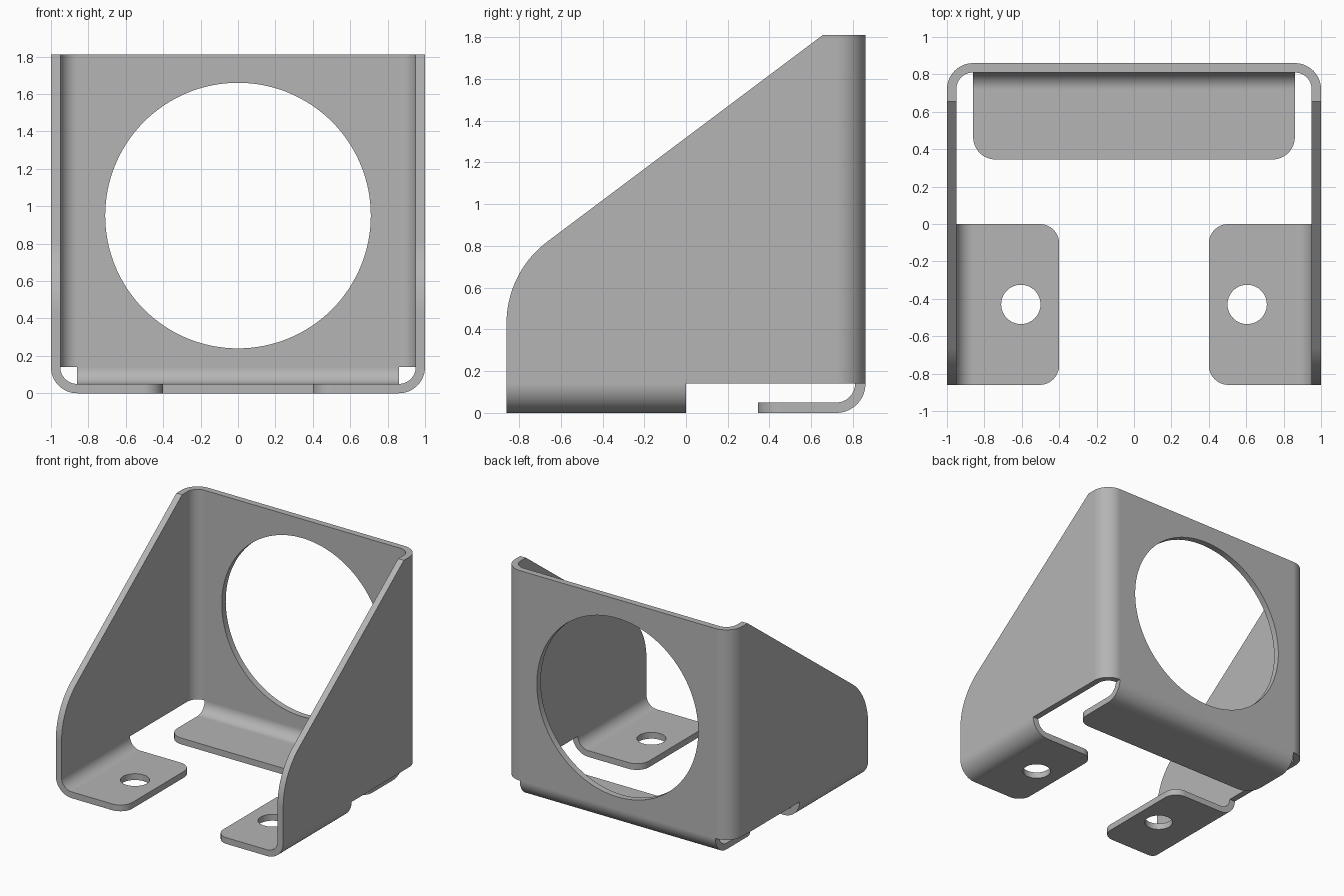
import bpy
import bmesh
import math
from mathutils import Vector

old = bpy.data.objects.get("Cube")
if old:
    bpy.data.objects.remove(old, do_unlink=True)

T = 0.05             # sheet thickness
R = 0.14             # outer bend radius
W, D, H = 1.0, 0.86, 1.81
FLANGE_X = 0.86      # half width of the back flange

steel = bpy.data.materials.new("grey steel")
steel.use_nodes = True
grey = (0.46, 0.46, 0.46, 1)
steel.diffuse_color = grey
steel.node_tree.nodes["Principled BSDF"].inputs["Base Color"].default_value = grey


def rounded(corners, steps=16):
    """Outline from (u, v, radius) corners, each corner replaced by an arc."""
    out = []
    for i, (u, v, r) in enumerate(corners):
        p = Vector((u, v))
        if r == 0:
            out.append(p)
            continue
        a = (Vector(corners[i - 1][:2]) - p).normalized()
        b = (Vector(corners[(i + 1) % len(corners)][:2]) - p).normalized()
        half = a.angle(b) / 2
        centre = p + (a + b).normalized() * r / math.sin(half)
        start = p + a * r / math.tan(half) - centre
        end = p + b * r / math.tan(half) - centre
        sweep = math.pi - 2 * half
        for k in range(steps + 1):
            t = k / steps
            out.append(centre + (start * math.sin((1 - t) * sweep)
                                 + end * math.sin(t * sweep)) / math.sin(sweep))
    return out


def prism(name, outline, axis, low, high):
    """Extrude an outline along the x, y or z axis."""
    place = {"x": lambda p, h: (h, p.x, p.y),
             "y": lambda p, h: (p.x, h, p.y),
             "z": lambda p, h: (p.x, p.y, h)}[axis]
    bm = bmesh.new()
    face = bm.faces.new([bm.verts.new(place(p, low)) for p in outline])
    new = bmesh.ops.extrude_face_region(bm, geom=[face])["geom"]
    shift = Vector(place(Vector((0, 0)), high - low))
    bmesh.ops.translate(bm, vec=shift,
                        verts=[g for g in new if isinstance(g, bmesh.types.BMVert)])
    bmesh.ops.recalc_face_normals(bm, faces=bm.faces[:])
    mesh = bpy.data.meshes.new(name)
    bm.to_mesh(mesh)
    bm.free()
    mesh.materials.append(steel)
    obj = bpy.data.objects.new(name, mesh)
    bpy.context.collection.objects.link(obj)
    return obj


def combine(obj, other, operation):
    """Apply a boolean and discard the second object."""
    mod = obj.modifiers.new("combine", "BOOLEAN")
    mod.operation, mod.object, mod.solver = operation, other, "EXACT"
    graph = bpy.context.evaluated_depsgraph_get()
    mesh = bpy.data.meshes.new_from_object(obj.evaluated_get(graph))
    obj.modifiers.clear()
    obj.data = mesh
    bpy.data.objects.remove(other, do_unlink=True)


def drill(obj, u, v, radius, axis, low, high, count=96):
    ring = [Vector((u + radius * math.cos(k * math.tau / count),
                    v + radius * math.sin(k * math.tau / count))) for k in range(count)]
    combine(obj, prism("drill", ring, axis, low, high), "DIFFERENCE")


# Back and side walls: a U-shaped sheet trimmed to the sloping side outline
bracket = prism("folded_bracket", rounded([
    (-W, -D, 0), (-W, D, R), (W, D, R), (W, -D, 0),
    (W - T, -D, 0), (W - T, D - T, R - T), (-W + T, D - T, R - T), (-W + T, -D, 0)]),
    "z", R, H)
slope = 0.75
nose_z = H - slope * (0.655 + D)
side_outline = rounded([(-D, -0.1, 0), (-D, nose_z, 0.49), (0.655, H, 0),
                        (0.7, H + 0.1, 0), (D + 0.1, H + 0.1, 0), (D + 0.1, -0.1, 0)], 32)
combine(bracket, prism("side_trim", side_outline, "x", -1.2, 1.2), "INTERSECT")
drill(bracket, 0, 0.95, 0.71, "y", 0.6, 1.0, 128)

# Back flange: bent forward under the opening, with rounded front corners
flange = prism("back_flange", rounded([
    (0.345, 0, 0), (D, 0, R), (D, R, 0), (D - T, R, 0),
    (D - T, T, R - T), (0.345, T, 0)]), "x", -FLANGE_X, FLANGE_X)
plan = rounded([(-FLANGE_X, 0.345, 0.12), (FLANGE_X, 0.345, 0.12),
                (FLANGE_X, 1, 0), (-FLANGE_X, 1, 0)])
combine(flange, prism("flange_trim", plan, "z", -0.1, 0.3), "INTERSECT")
combine(bracket, flange, "UNION")

# Mounting feet: bent inward below each side wall, drilled for a bolt
for name, s in (("left_foot", 1), ("right_foot", -1)):
    foot = prism(name, rounded([
        (s * 0.4, 0, 0), (s * W, 0, R), (s * W, R, 0), (s * (W - T), R, 0),
        (s * (W - T), T, R - T), (s * 0.4, T, 0)]), "y", -D, 0)
    plan = rounded([(s * 0.4, -D, 0.105), (s * 0.4, 0, 0.105),
                    (s * 1.1, 0, 0), (s * 1.1, -D, 0)])
    combine(foot, prism("foot_trim", plan, "z", -0.1, 0.3), "INTERSECT")
    drill(foot, s * 0.605, -0.43, 0.105, "z", -0.1, 0.3, 64)
    combine(bracket, foot, "UNION")

# Merge the flat seams left by the joins, then shade the bends smooth
bm = bmesh.new()
bm.from_mesh(bracket.data)
bmesh.ops.remove_doubles(bm, verts=bm.verts[:], dist=0.0002)
bmesh.ops.dissolve_limit(bm, angle_limit=math.radians(0.3),
                         verts=bm.verts[:], edges=bm.edges[:])
bm.to_mesh(bracket.data)
bm.free()

bpy.ops.object.select_all(action="DESELECT")
bracket.select_set(True)
bpy.context.view_layer.objects.active = bracket
bpy.ops.object.shade_smooth_by_angle(angle=math.radians(30))
weighted = bracket.modifiers.new("flat_faces", "WEIGHTED_NORMAL")
weighted.keep_sharp = True
